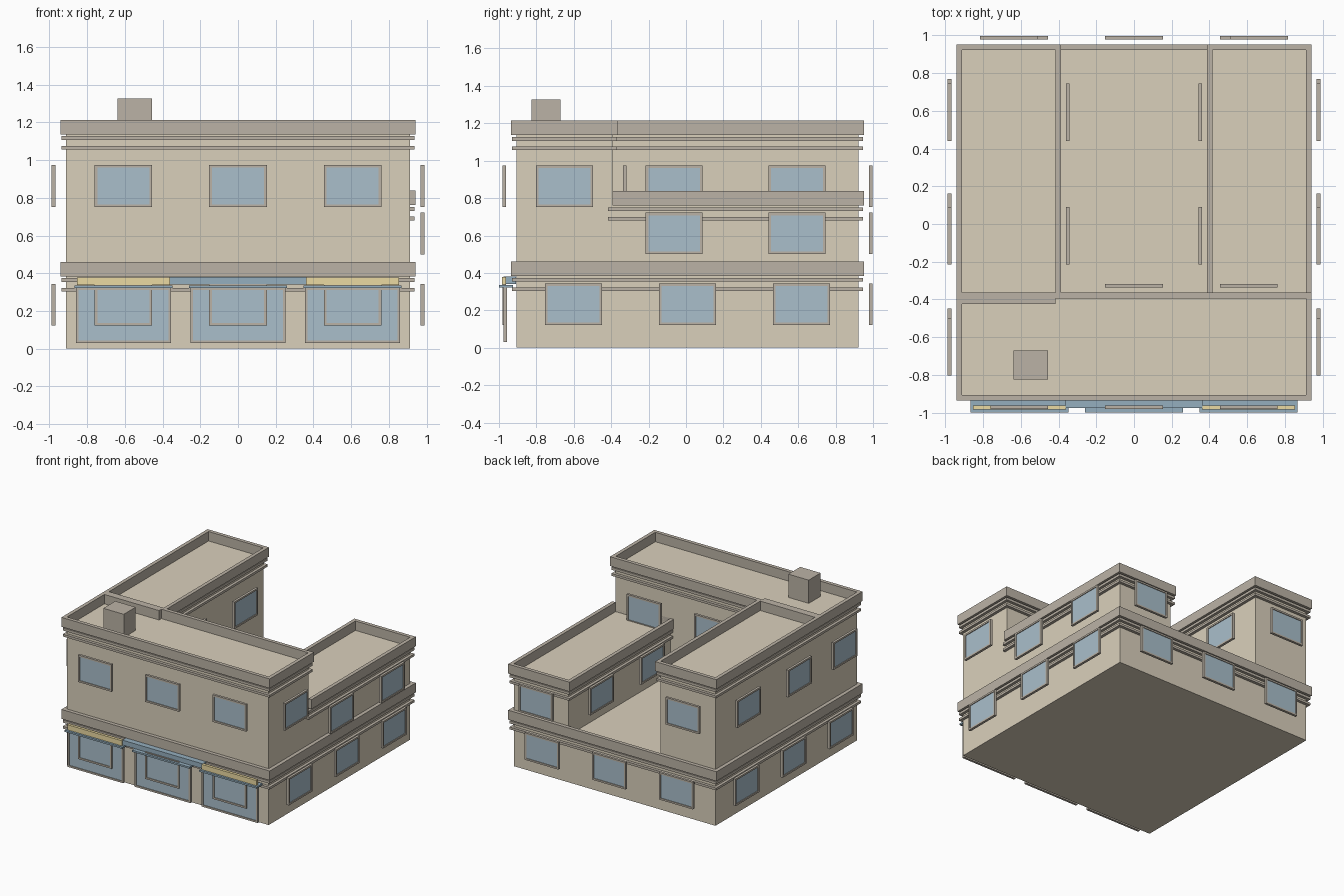
import bpy, bmesh

if "Cube" in bpy.data.objects:
    bpy.data.objects.remove(bpy.data.objects["Cube"])


def mat(name, r, g, b):
    m = bpy.data.materials.new(name)
    m.diffuse_color = (r, g, b, 1)
    m.use_nodes = True
    m.node_tree.nodes["Principled BSDF"].inputs["Base Color"].default_value = m.diffuse_color
    return m


WALL = mat("wall_tan", 0.70, 0.63, 0.50)
TRIM = mat("trim_taupe", 0.50, 0.45, 0.38)
GLASS = mat("glass_blue", 0.40, 0.52, 0.60)
BLUE = mat("awning_blue", 0.30, 0.43, 0.52)
GOLD = mat("sign_gold", 0.83, 0.70, 0.36)


def boxes(name, material, items):
    """One object from boxes given as (x0, x1, y0, y1, z0, z1)."""
    bm = bmesh.new()
    for x0, x1, y0, y1, z0, z1 in items:
        vs = bmesh.ops.create_cube(bm, size=1)["verts"]
        for v in vs:
            v.co.x = x1 if v.co.x > 0 else x0
            v.co.y = y1 if v.co.y > 0 else y0
            v.co.z = z1 if v.co.z > 0 else z0
    me = bpy.data.meshes.new(name)
    bm.to_mesh(me)
    bm.free()
    me.materials.append(material)
    ob = bpy.data.objects.new(name, me)
    bpy.context.collection.objects.link(ob)
    return ob


P, S = 0.03, 0.023      # overhang of parapet and of cornice strips


def block(name, x0, x1, y0, y1, z0, z1, front_corner=True):
    """Wall mass with an outset parapet and two cornice strips."""
    boxes(name + "_walls", WALL, [(x0, x1, y0, y1, z0, z1)])
    t = z1 + 0.077
    ys = y0 - P if front_corner else y0
    boxes(name + "_parapet", TRIM, [
        (x0 - P, x0, ys, y1 + P, z1, t), (x1, x1 + P, ys, y1 + P, z1, t),
        (x0, x1, y0 - P, y0, z1, t), (x0, x1, y1, y1 + P, z1, t),
        # underside lip closing the overhang against the wall
        ])
    rings = []
    for a, b in ((0.031, 0.010), (0.080, 0.061)):
        a, b = z1 - a, z1 - b
        rings += [(x0 - S, x0, y0 - S, y1 + S, a, b), (x1, x1 + S, y0 - S, y1 + S, a, b),
                  (x0, x1, y0 - S, y0, a, b), (x0, x1, y1, y1 + S, a, b)]
    boxes(name + "_cornice", TRIM, rings)


def window(name, axis, sign, wall, u, z0, w=0.305, h=0.222, d0=0.056, d1=0.076):
    """Framed pane standing just off a wall; axis is the wall normal."""
    def oriented(ua, ub, za, zb, da, db):
        a, b = sorted((wall + sign * da, wall + sign * db))
        return (a, b, ua, ub, za, zb) if axis == "x" else (ua, ub, a, b, za, zb)
    l, r, z1, f = u - w / 2, u + w / 2, z0 + h, 0.014
    boxes(name + "_frame", TRIM, [
        oriented(l, l + f, z0, z1, d0, d1), oriented(r - f, r, z0, z1, d0, d1),
        oriented(l + f, r - f, z0, z0 + f, d0, d1), oriented(l + f, r - f, z1 - f, z1, d0, d1)])
    boxes(name + "_glass", GLASS,
          [oriented(l + f, r - f, z0 + f, z1 - f, d0 + 0.004, d1 - 0.006)])


# Building masses
X, YF, YM, YB, XI = 0.912, -0.906, -0.394, 0.922, 0.417
Z1, Z2, Z3 = 0.384, 0.761, 1.137
block("ground_floor", -X, X, YF, YB, 0, Z1)
block("front_block", -X, X, YF, YM, Z1, Z3)
block("left_wing", -X, -XI, YM, YB, Z1, Z3, False)
block("right_wing", XI, X, YM, YB, Z1, Z2, False)
boxes("chimney", TRIM, [(-0.64, -0.455, -0.826, -0.672, Z3, 1.327)])

# Ground floor windows on all sides
G, M, U = 0.122, 0.5, 0.752
for i, k in enumerate((-1, 0, 1)):
    c = k * 0.608
    window(f"ground_front_window_{i}", "y", -1, YF, c, G)
    window(f"ground_back_window_{i}", "y", 1, YB, c, G)
    window(f"upper_front_window_{i}", "y", -1, YF, c, U)
    for s, side in ((-1, "left"), (1, "right")):
        window(f"ground_{side}_window_{i}", "x", s, s * X, 0.008 + k * 0.609, G)

# Upper windows on front block sides and wings, outside and courtyard
for s, side, z in ((-1, "left", U), (1, "right", M)):
    window(f"front_block_{side}_window", "x", s, s * X, -0.65, U)
    window(f"{side}_wing_back_window", "y", 1, YB, s * 0.664, z)
    for i, y in enumerate((-0.063, 0.593)):
        window(f"{side}_wing_outer_window_{i}", "x", s, s * X, y, z)
        window(f"{side}_wing_court_window_{i}", "x", -s, s * XI, y, z)
for i, x in enumerate((0, 0.608)):
    window(f"front_block_rear_window_{i}", "y", 1, YM, x, U)

# Shop fronts with ledges, signs and the middle awning
for i, k in enumerate((-1, 0, 1)):
    c = k * 0.608
    window(f"shop_front_{i}", "y", -1, YF, c, 0.03, 0.505, 0.295, 0.052, 0.071)
    boxes(f"shop_ledge_{i}", BLUE, [(c - 0.26, c + 0.26, -1.0, -0.925, 0.322, 0.336)])
    if k:
        boxes(f"shop_sign_{i}", GOLD, [(c - 0.247, c + 0.247, -0.985, -0.962, 0.337, 0.379)])
boxes("entrance_awning", BLUE, [(-0.363, 0.363, -0.975, -0.91, 0.34, 0.38)])
